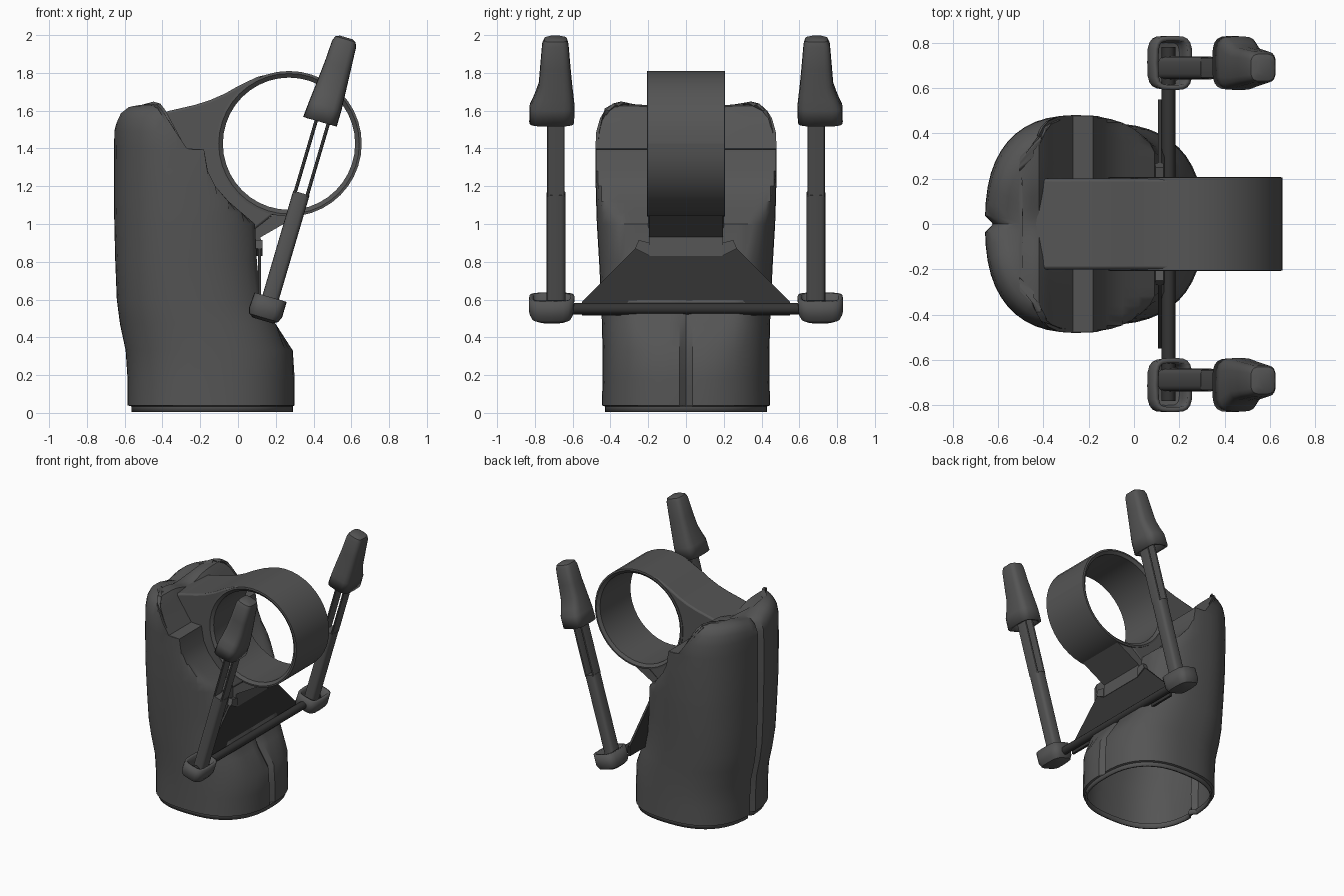
import bpy, bmesh, math
from mathutils import Vector

if "Cube" in bpy.data.objects:
    bpy.data.objects.remove(bpy.data.objects["Cube"])


def material(name, v):
    m = bpy.data.materials.new(name)
    m.diffuse_color = (v, v, v, 1)
    m.use_nodes = True
    m.node_tree.nodes["Principled BSDF"].inputs["Base Color"].default_value = m.diffuse_color
    return m


GREY = material("dark_grey", 0.09)
BLACK = material("near_black", 0.035)


def finish(bm, name, mat=GREY, angle=35, thick=0, bevel=0):
    bmesh.ops.recalc_face_normals(bm, faces=bm.faces)
    me = bpy.data.meshes.new(name)
    bm.to_mesh(me)
    bm.free()
    ob = bpy.data.objects.new(name, me)
    bpy.context.collection.objects.link(ob)
    me.materials.append(mat)
    if thick:
        mod = ob.modifiers.new("wall", "SOLIDIFY")
        mod.thickness, mod.offset = thick, -1
    if bevel:
        mod = ob.modifiers.new("soft_edge", "BEVEL")
        mod.width, mod.segments = bevel, 2
    bpy.ops.object.select_all(action="DESELECT")
    ob.select_set(True)
    bpy.context.view_layer.objects.active = ob
    bpy.ops.object.shade_smooth_by_angle(angle=math.radians(angle))
    return ob


def loft(name, rings, start=True, end=True, **kw):
    bm = bmesh.new()
    vs = [[bm.verts.new(p) for p in r] for r in rings]
    n = len(vs[0])
    for a, b in zip(vs, vs[1:]):
        for i in range(n):
            j = (i + 1) % n
            bm.faces.new((a[i], a[j], b[j], b[i]))
    if start:
        bm.faces.new(vs[0])
    if end:
        bm.faces.new(vs[-1])
    return finish(bm, name, **kw)


def extrude_xz(name, pts, half, **kw):
    return loft(name, [[(x, y, z) for x, z in pts] for y in (-half, half)], **kw)


def power(v, e):
    return math.copysign(abs(v) ** e, v)


# Body shell: z, back x, full front x, front cut x, half width
sections = [
    (0.005, -0.565, 0.29, 0.29, 0.430), (0.035, -0.565, 0.29, 0.29, 0.430),
    (0.04, -0.585, 0.305, 0.30, 0.445), (0.18, -0.585, 0.305, 0.30, 0.442),
    (0.33, -0.595, 0.30, 0.29, 0.442), (0.47, -0.625, 0.25, 0.20, 0.445),
    (0.60, -0.642, 0.20, 0.12, 0.45), (0.80, -0.65, 0.18, 0.10, 0.46),
    (1.00, -0.655, 0.17, 0.09, 0.472), (1.06, -0.656, 0.17, 0.02, 0.474),
    (1.12, -0.657, 0.17, -0.05, 0.476), (1.20, -0.657, 0.17, -0.12, 0.478),
    (1.28, -0.657, 0.17, -0.16, 0.48), (1.395, -0.656, 0.17, -0.18, 0.48),
    (1.40, -0.656, 0.17, -0.27, 0.48), (1.49, -0.655, 0.15, -0.33, 0.475),
    (1.56, -0.648, 0.13, -0.375, 0.455), (1.60, -0.63, 0.10, -0.40, 0.43),
    (1.625, -0.60, 0.05, -0.42, 0.39), (1.633, -0.56, 0.0, -0.45, 0.35),
    (1.633, -0.51, -0.49, -0.49, 0.30),
]
angles = sorted([math.tau * i / 48 for i in range(48)]
                + [math.pi - 0.04, math.pi + 0.04, 0.04, math.tau - 0.04])
rings = []
for z, xb, xf, cut, hw in sections:
    cx, rx = (xb + xf) / 2, (xf - xb) / 2
    ring = []
    for a in angles:
        x = min(cx + rx * power(math.cos(a), 0.8), cut)
        y = hw * power(math.sin(a), 0.8)
        # seams down the back and the lower front
        if abs(a - math.pi) < 0.01:
            x += min(0.035, rx)
        if a == 0 and 0.04 <= z < 0.5:
            x -= 0.03
        dip = 0.05 * math.exp(-(y / 0.13) ** 2) if z > 1.55 else 0
        ring.append((x, y, z - dip))
    rings.append(ring)
loft("body_shell", rings, start=False, thick=0.015)

# Ring and its neck
CX, CZ = 0.27, 1.425
N = 40
profile = [(0.385, -0.205), (0.385, 0.205), (0.372, 0.207), (0.35, 0.19), (0.35, -0.19), (0.372, -0.207)]
loop = [[(CX + r * math.cos(t), y, CZ + r * math.sin(t)) for r, y in profile]
        for t in [math.tau * i / N for i in range(N)]]
loft("hoop", loop + loop[:1], start=False, end=False)

arc = [(CX + 0.355 * math.cos(math.radians(d)), CZ + 0.355 * math.sin(math.radians(d)))
       for d in range(105, 262, 12)]
neck = [(-0.5, 1.45), (-0.46, 1.57), (-0.36, 1.60), (-0.23, 1.63), (-0.15, 1.655), (-0.07, 1.69),
        (0.0, 1.73), (0.1, 1.778), (0.17, 1.795)] + arc + [(0.09, 0.97), (-0.1, 0.97), (-0.3, 1.2)]
extrude_xz("hoop_neck", neck, 0.2, bevel=0.012)

# Strap under the hoop and its clip
extrude_xz("strap", [(0.32, 1.045), (0.12, 0.93), (0.125, 0.83), (0.09, 0.83), (0.085, 0.97), (0.2, 1.06)], 0.195)
for s in (-1, 1):
    loft("strap_clip", [[(0.08, s * y, z) for y, z in ((0.19, 0.83), (0.27, 0.87), (0.25, 0.915), (0.19, 0.90))],
                        [(0.13, s * y, z) for y, z in ((0.19, 0.83), (0.27, 0.87), (0.25, 0.915), (0.19, 0.90))]])

# Front trapezoid panel and cross bar
trap = [(-0.55, 0.59), (-0.55, 0.515), (0.55, 0.515), (0.55, 0.59), (0.25, 0.89), (-0.25, 0.89)]
loft("front_panel", [[(x, y, z) for y, z in trap] for x in (0.105, 0.122)], mat=BLACK)
loft("cross_bar", [[(0.152 + 0.03 * math.cos(t), y, 0.552 + 0.03 * math.sin(t))
                    for t in [math.tau * i / 12 for i in range(12)]] for y in (-0.78, 0.78)], mat=BLACK)

# Tilted posts with foot cups and end caps
TILT = math.radians(16.4)
AXIS = Vector((math.sin(TILT), 0, math.cos(TILT)))
SIDE = Vector((math.cos(TILT), 0, -math.sin(TILT)))
BASE = Vector((0.155, 0, 0.55))


def tilted(s, rows, n=20, e=0.55):
    out = []
    for t, u0, u1, y0, y1 in rows:
        ring = []
        for i in range(n):
            a = math.tau * i / n
            u = (u0 + u1) / 2 + (u1 - u0) / 2 * power(math.cos(a), e)
            y = (y0 + y1) / 2 + (y1 - y0) / 2 * power(math.sin(a), e)
            ring.append(BASE + AXIS * t + SIDE * u + Vector((0, s * y, 0)))
        out.append(ring)
    return out


for s, label in ((-1, "near"), (1, "far")):
    loft(label + "_post", tilted(s, [(-0.02, -0.045, 0.045, 0.638, 0.738), (0.64, -0.045, 0.045, 0.638, 0.738)]))
    # slotted upper half: two rails
    for u0, u1 in ((-0.042, -0.024), (0.024, 0.042)):
        loft(label + "_rail", tilted(s, [(0.63, u0, u1, 0.642, 0.735), (1.2, u0, u1, 0.642, 0.735)], 12))
    loft(label + "_foot_cup", tilted(s, [
        (-0.065, -0.06, 0.05, 0.64, 0.78), (-0.05, -0.085, 0.075, 0.61, 0.815),
        (-0.02, -0.095, 0.088, 0.595, 0.83), (0.065, -0.09, 0.088, 0.59, 0.83)]), end=False, thick=0.022)
    loft(label + "_end_cap", tilted(s, [
        (1.03, -0.105, 0.08, 0.592, 0.83), (1.12, -0.098, 0.08, 0.59, 0.828),
        (1.17, -0.093, 0.077, 0.595, 0.805), (1.24, -0.087, 0.073, 0.603, 0.78),
        (1.34, -0.078, 0.067, 0.612, 0.772), (1.46, -0.072, 0.06, 0.622, 0.762),
        (1.487, -0.062, 0.05, 0.63, 0.75), (1.497, -0.04, 0.03, 0.655, 0.73)]), start=False, thick=0.022)
